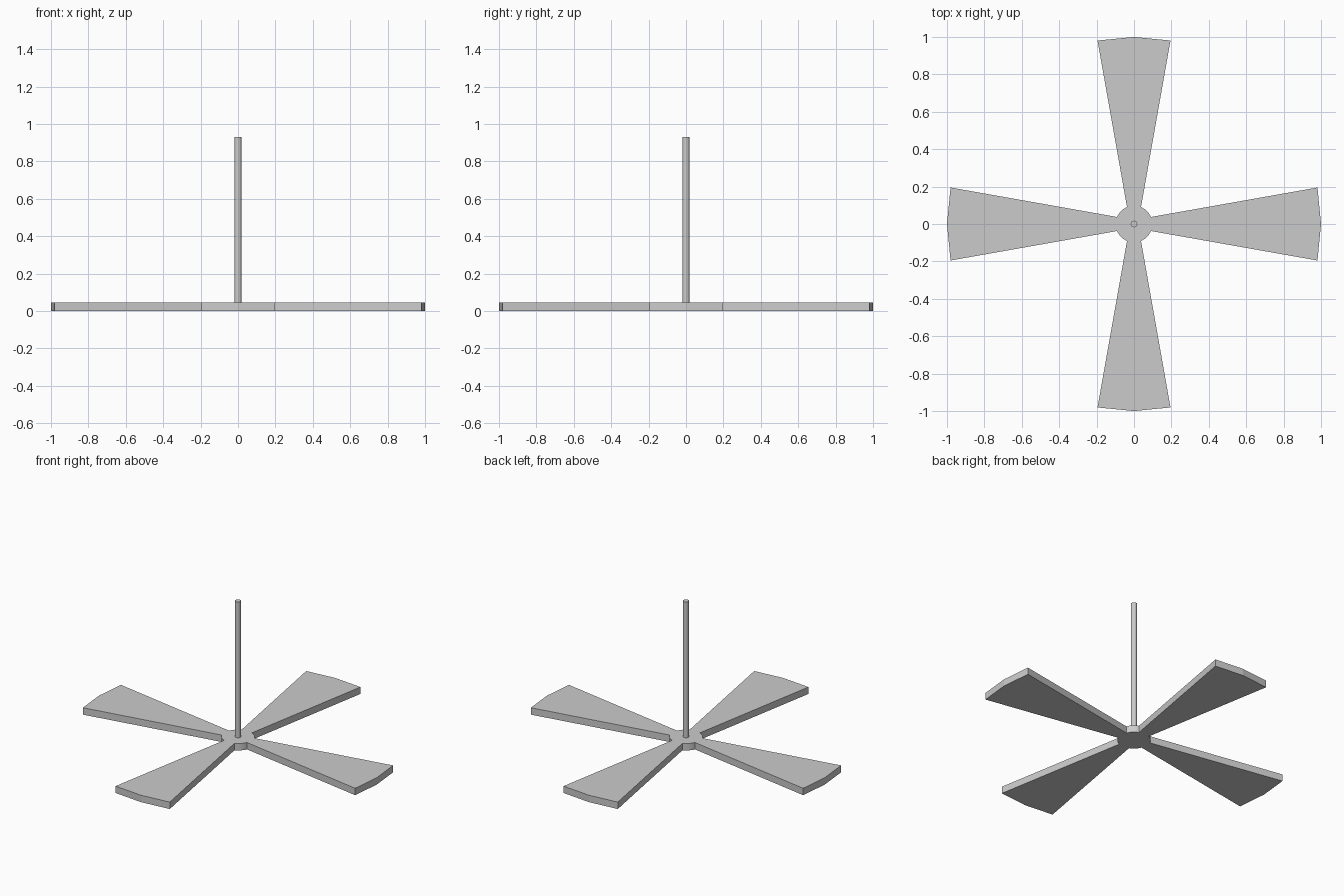
import bpy, bmesh
from math import sin, cos, radians

if "Cube" in bpy.data.objects:
    bpy.data.objects.remove(bpy.data.objects["Cube"])

TIP_R, HUB_R, THICK = 1.0, 0.098, 0.045
ROD_R, TOP = 0.018, 0.93


def polar(r, deg):
    return (r * cos(radians(deg)), r * sin(radians(deg)), 0)


# four-bladed rotor: one outline repeated per quarter turn, then extruded
outline = []
for k in range(4):
    a = 90 * k
    outline += [polar(TIP_R, a + d) for d in (-11.25, 0, 11.25)]
    outline += [polar(HUB_R, a + d) for d in (22.5, 33.75, 45, 56.25, 67.5)]

bm = bmesh.new()
face = bm.faces.new([bm.verts.new(p) for p in outline])
ext = bmesh.ops.extrude_face_region(bm, geom=[face])
top = [v for v in ext["geom"] if isinstance(v, bmesh.types.BMVert)]
bmesh.ops.translate(bm, verts=top, vec=(0, 0, THICK))
bmesh.ops.recalc_face_normals(bm, faces=bm.faces)
mesh = bpy.data.meshes.new("rotor_blades")
bm.to_mesh(mesh)
bm.free()
bpy.context.collection.objects.link(bpy.data.objects.new("rotor_blades", mesh))

# central shaft standing on the hub
bpy.ops.mesh.primitive_cylinder_add(vertices=16, radius=ROD_R, depth=TOP - THICK,
                                    location=(0, 0, (TOP + THICK) / 2))
bpy.context.object.name = "shaft"
